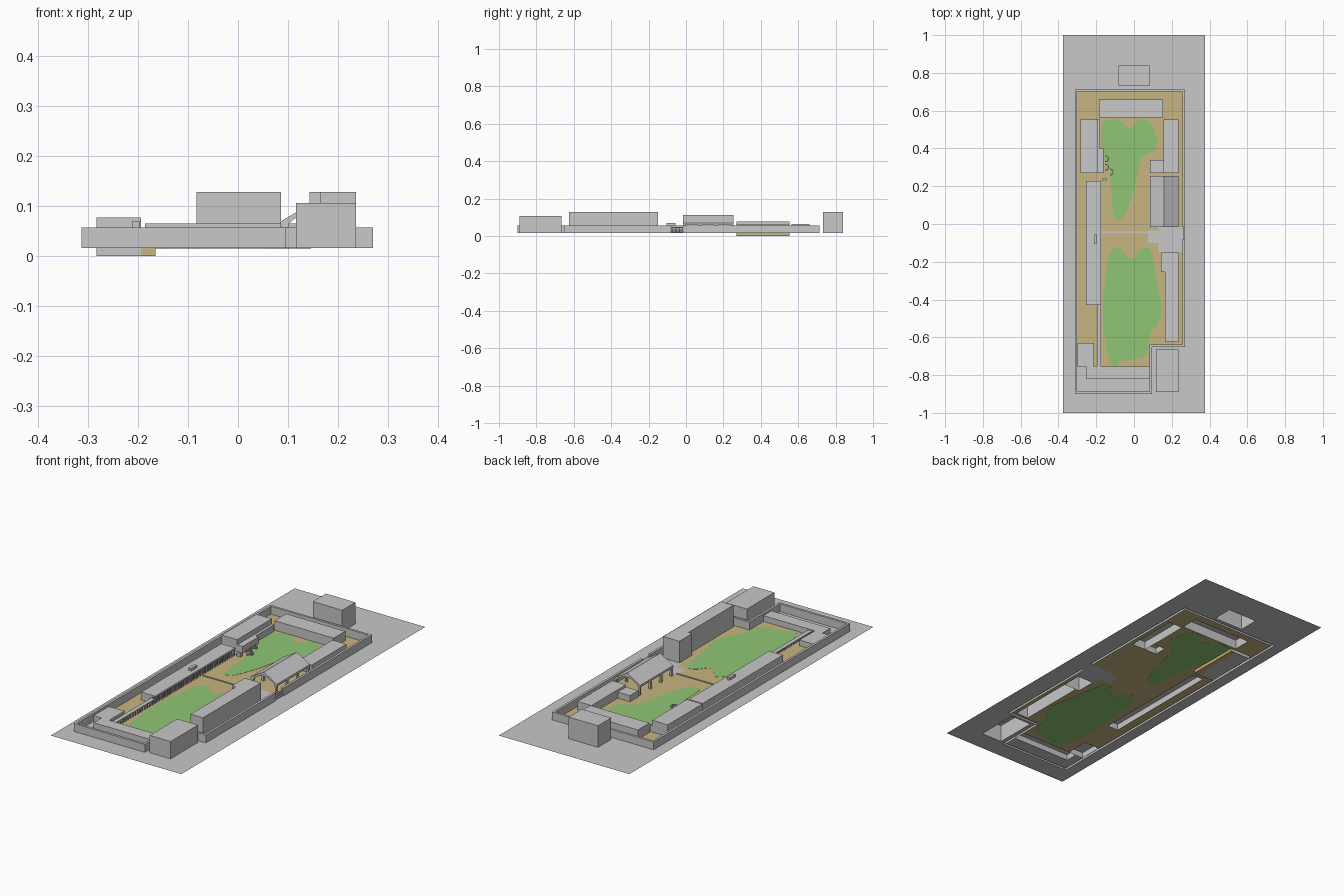
import bpy, bmesh, math
from mathutils import Matrix, Vector

if "Cube" in bpy.data.objects:
    bpy.data.objects.remove(bpy.data.objects["Cube"])

G = 0.016          # ground level
WALL = 0.057       # perimeter wall top


def material(name, col):
    m = bpy.data.materials.new(name)
    m.diffuse_color = (*col, 1)
    m.use_nodes = True
    m.node_tree.nodes["Principled BSDF"].inputs["Base Color"].default_value = m.diffuse_color
    return m


GREY = material("grey_plaster", (0.58, 0.58, 0.58))
TAN = material("tan_earth", (0.58, 0.46, 0.22))
GREEN = material("green_lawn", (0.28, 0.56, 0.18))
holes = []         # footprints cut from the ground


def finish(bm, name, *mats):
    me = bpy.data.meshes.new(name)
    bm.to_mesh(me)
    bm.free()
    for m in mats:
        me.materials.append(m)
    ob = bpy.data.objects.new(name, me)
    bpy.context.collection.objects.link(ob)
    return ob


def boxes(name, items, mat=GREY, open_bottom=False):
    """Items are (x0, x1, y0, y1, z0, z1); open ones also cut the ground."""
    bm = bmesh.new()
    for x0, x1, y0, y1, z0, z1 in items:
        mtx = Matrix.Translation(((x0 + x1) / 2, (y0 + y1) / 2, (z0 + z1) / 2))
        mtx = mtx @ Matrix.Diagonal((x1 - x0, y1 - y0, z1 - z0, 1))
        vs = bmesh.ops.create_cube(bm, size=1, matrix=mtx)["verts"]
        if open_bottom:
            bottom = [f for f in {f for v in vs for f in v.link_faces} if f.normal.z < -0.9]
            bmesh.ops.delete(bm, geom=bottom, context='FACES')
            holes.append((x0, x1, y0, y1))
    return finish(bm, name, mat)


def building(name, x0, x1, y0, y1, top):
    return boxes(name, [(x0, x1, y0, y1, G, top)], open_bottom=True)


def prism(bm, pts, depth):
    """Extrude a closed outline of 3D points along depth."""
    f = bm.faces.new([bm.verts.new(p) for p in pts])
    r = bmesh.ops.extrude_face_region(bm, geom=[f])["geom"]
    bmesh.ops.translate(bm, vec=depth, verts=[v for v in r if isinstance(v, bmesh.types.BMVert)])
    bmesh.ops.recalc_face_normals(bm, faces=bm.faces)


def lawn(name, pts, sub=5):
    """Smooth closed blob through the points, as a thin plate."""
    n, out = len(pts), []
    P = [Vector(p) for p in pts]
    for i in range(n):
        a, b, c, d = P[i - 1], P[i], P[(i + 1) % n], P[(i + 2) % n]
        for k in range(sub):
            t = k / sub
            q = 0.5 * (2 * b + (c - a) * t + (2 * a - 5 * b + 4 * c - d) * t * t
                       + (3 * b - a - 3 * c + d) * t ** 3)
            out.append((q.x, q.y, G - 0.001))
    bm = bmesh.new()
    prism(bm, out, (0, 0, 0.002))
    bmesh.ops.triangulate(bm, faces=[f for f in bm.faces if len(f.verts) > 4])
    return finish(bm, name, GREEN)


# Perimeter wall with a gate gap on the right and a stepped front corner
walls = [(-.313, -.301, -.9, .713), (-.301, .27, .701, .713), (.258, .27, -.015, .701),
         (.258, .27, -.65, -.08), (.083, .258, -.65, -.638), (.083, .095, -.9, -.65),
         (-.301, .083, -.9, -.888)]
boxes("perimeter_wall", [(*w, G, WALL) for w in walls], open_bottom=True)

# Main blocks
building("back_house", -.083, .086, .732, .84, .128)
building("front_house", .116, .236, -.89, -.665, .106)
building("long_house_tower", .143, .236, -.255, -.15, .128)
building("long_house", .165, .236, -.625, -.255, .128)
building("north_block", -.186, .154, .565, .66, .065)
building("north_east_block", .155, .235, .27, .554, .06)
building("small_annex", .085, .155, .27, .338, .048)
building("south_west_block", -.3, -.211, -.755, -.63, .046)
building("south_range", -.255, .083, -.82, -.755, .046)

# North-west house, sunk below the ground, with veranda on a tan base
boxes("north_west_house", [(-.283, -.194, .27, .554, 0, .077)])
boxes("veranda_base", [(-.194, -.165, .27, .554, 0, G)], TAN)
boxes("veranda", [(-.194, -.18, .4, .554, G, .05), (-.194, -.162, .27, .4, G, .05)])
holes.append((-.283, -.165, .27, .554))
boxes("veranda_step", [(-.167, -.145, .228, .242, G, .03)])

# West range with colonnade continuing to the south
building("west_range", -.255, -.192, -.43, .228, .05)
boxes("west_roof", [(-.255, -.175, -.43, .228, .048, .056)])
boxes("roof_hatch", [(-.212, -.196, -.104, -.056, .056, .069)])
boxes("colonnade_roof", [(-.197, -.175, -.755, -.43, .036, .042)])
posts = []
for i in range(50):
    y = -.75 + i * .0198
    posts.append((-.181, -.176, y, y + .006, G, .037 if y < -.43 else .049))
boxes("colonnade_posts", posts)

# Open hall: pitched roof slab on post frames with braced ends
bm = bmesh.new()
y0, y1 = -.017, .255
prism(bm, [(.085, y0, .069), (.16, y0, .113), (.235, y0, .069),
           (.235, y0, .058), (.16, y0, .102), (.085, y0, .058)], (0, y1 - y0, 0))
finish(bm, "hall_roof", GREY)
frames = []
for i in range(4):
    y = y0 + i * (y1 - y0 - .012) / 3
    frames += [(.087, .097, y, y + .012, G, .064), (.223, .233, y, y + .012, G, .064)]
boxes("hall_posts", frames)
bm = bmesh.new()
for y in (y0 + .002, y1 - .014):
    # arched spandrel between posts and roof
    outer = [(.09, y, .06), (.16, y, .103), (.23, y, .06)]
    inner = [(.16 + .062 * math.cos(a), y, .05 + .04 * math.sin(a))
             for a in [math.pi * k / 8 for k in range(9)]]
    prism(bm, outer + inner, (0, .012, 0))
finish(bm, "hall_arches", GREY)

# Gate rails in the wall gap and low kerb across the yard
boxes("gate_rails", [(.26, .268, -.08, -.015, z, z + .006) for z in (.018, .03, .042)])
boxes("yard_kerb", [(-.17, .085, -.047, -.04, G, .019)])

# Small curved seats beside the north lawn
bm = bmesh.new()
for cx, cy in ((-.15, .345), (-.15, .3), (-.125, .275)):
    arc = [math.radians(-100 + 25 * k) for k in range(9)]
    ring = [(cx + r * math.cos(a), cy + r * math.sin(a), .022)
            for r, seq in ((.018, arc), (.012, arc[::-1])) for a in seq]
    prism(bm, ring, (0, 0, .006))
    for a in (arc[0], arc[4], arc[-1]):
        bmesh.ops.create_cube(bm, size=.006, matrix=Matrix.Translation(
            (cx + .015 * math.cos(a), cy + .015 * math.sin(a), .019)))
finish(bm, "curved_seats", GREY)

# Lawns
lawn("north_lawn", [(-.172, .4), (-.168, .53), (-.115, .555), (-.07, .545), (-.02, .505),
                    (.03, .557), (.085, .54), (.12, .46), (.108, .39), (.045, .355),
                    (.02, .265), (-.005, .16), (-.05, .05), (-.085, .025), (-.11, .05),
                    (-.12, .185), (-.14, .3)])
lawn("south_lawn", [(-.085, -.122), (-.05, -.155), (-.01, -.185), (.04, -.133), (.085, -.133),
                    (.105, -.21), (.125, -.32), (.146, -.45), (.125, -.53), (.085, -.585),
                    (.065, -.69), (0, -.715), (-.065, -.727), (-.105, -.755), (-.14, -.69),
                    (-.16, -.557), (-.162, -.4), (-.145, -.24), (-.13, -.16)])

# Ground sheet: grid cells, open under buildings, tan inside the wall
grey_inside = [(-.301, .083, -.888, -.82), (-.301, -.255, -.82, -.755),
               (.13, .27, -.15, -.015), (.075, .27, -.1, -.035)]
tan_area = [(-.301, .258, -.638, .701), (-.301, .083, -.888, -.638)]
rects = holes + grey_inside + tan_area + [(-.375, .375, -1, 1)]
xs = sorted({r[i] for r in rects for i in (0, 1)})
ys = sorted({r[i] for r in rects for i in (2, 3)})


def inside(x, y, group):
    return any(r[0] < x < r[1] and r[2] < y < r[3] for r in group)


bm = bmesh.new()
grid = {(i, j): bm.verts.new((x, y, G)) for i, x in enumerate(xs) for j, y in enumerate(ys)}
for i in range(len(xs) - 1):
    for j in range(len(ys) - 1):
        x, y = (xs[i] + xs[i + 1]) / 2, (ys[j] + ys[j + 1]) / 2
        if inside(x, y, holes):
            continue
        f = bm.faces.new([grid[i, j], grid[i + 1, j], grid[i + 1, j + 1], grid[i, j + 1]])
        f.material_index = int(inside(x, y, tan_area) and not inside(x, y, grey_inside))
bmesh.ops.delete(bm, geom=[v for v in bm.verts if not v.link_faces], context='VERTS')
finish(bm, "ground", GREY, TAN)
